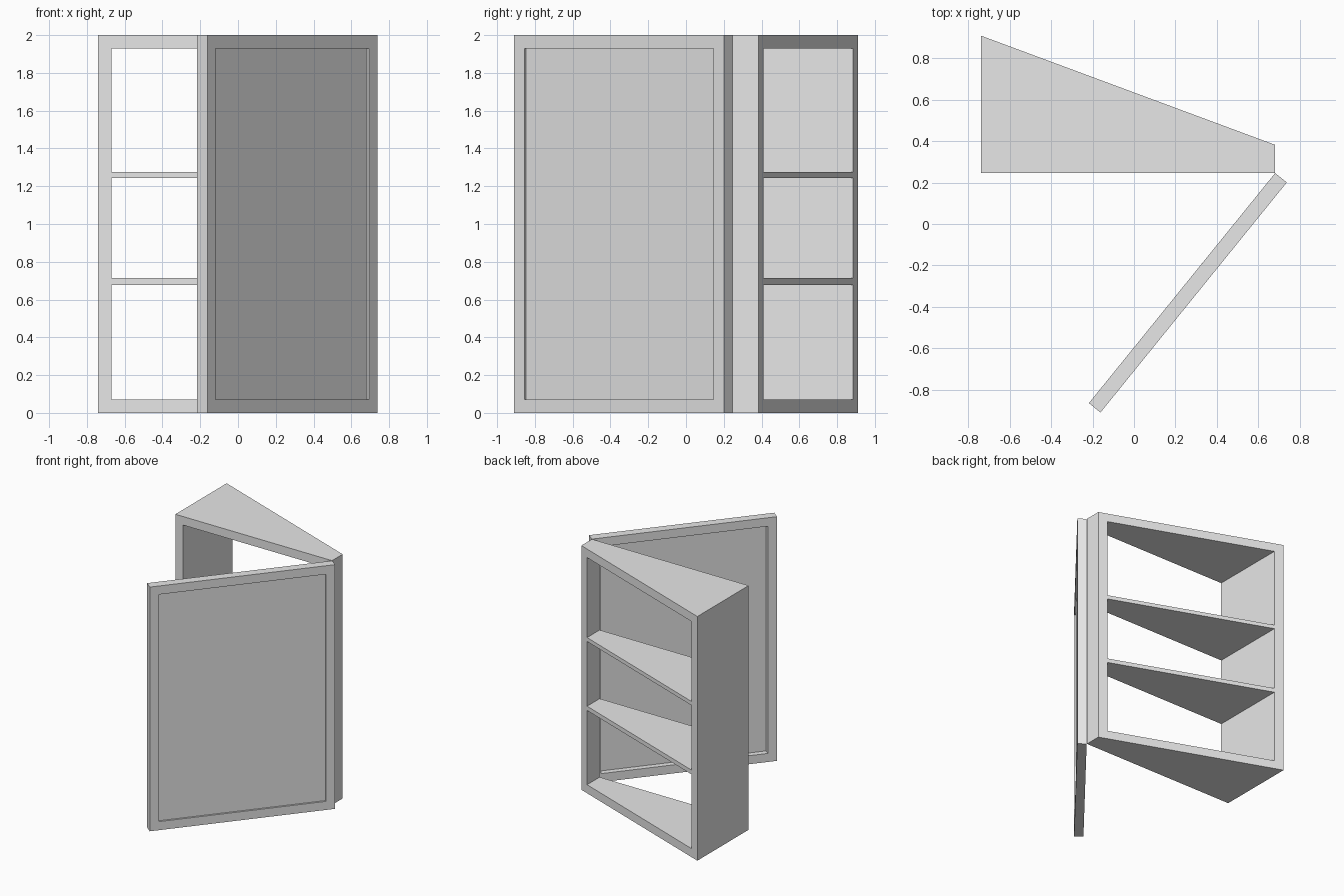
import bpy, bmesh, math

if "Cube" in bpy.data.objects:
    bpy.data.objects.remove(bpy.data.objects["Cube"], do_unlink=True)

HEIGHT, FRAME = 2.0, 0.07

grey = bpy.data.materials.new("plain grey")
grey.use_nodes = True
grey.diffuse_color = (0.8, 0.8, 0.8, 1)
grey.node_tree.nodes["Principled BSDF"].inputs["Base Color"].default_value = (0.8, 0.8, 0.8, 1)


def prism(name, outline, z0, z1):
    """Upright solid from a plan outline."""
    bm = bmesh.new()
    base = bm.faces.new([bm.verts.new((x, y, z0)) for x, y in outline])
    top = bmesh.ops.extrude_face_region(bm, geom=[base])["geom"]
    verts = [v for v in top if isinstance(v, bmesh.types.BMVert)]
    bmesh.ops.translate(bm, verts=verts, vec=(0, 0, z1 - z0))
    bmesh.ops.recalc_face_normals(bm, faces=bm.faces)
    mesh = bpy.data.meshes.new(name)
    bm.to_mesh(mesh)
    bm.free()
    mesh.materials.append(grey)
    obj = bpy.data.objects.new(name, mesh)
    bpy.context.collection.objects.link(obj)
    return obj


def cut_box(target, x0, x1, y0, y1, z0, z1):
    """Carve a box out of the target and discard the cutter."""
    cutter = prism("cutter", [(x0, y0), (x1, y0), (x1, y1), (x0, y1)], z0, z1)
    cutter.hide_render = True
    mod = target.modifiers.new("cut", "BOOLEAN")
    mod.operation, mod.solver, mod.object = "DIFFERENCE", "EXACT", cutter
    bpy.context.view_layer.objects.active = target
    bpy.ops.object.modifier_apply(modifier=mod.name)
    bpy.data.objects.remove(cutter, do_unlink=True)


# Tapered shelf cabinet, open through front and back
left, right, front = -0.74, 0.68, 0.246
cabinet = prism("shelf_cabinet",
                [(left, front), (right, front), (right, 0.383), (left, 0.91)], 0, HEIGHT)
for low, high in [(FRAME, 0.678), (0.713, 1.243), (1.275, HEIGHT - FRAME)]:
    cut_box(cabinet, left + FRAME, right - FRAME, 0, 1.2, low, high)

# Open door: thin panel recessed on both faces, deeper on the inside
width, thick = 1.43, 0.072
door = prism("door", [(0, 0), (width, 0), (width, thick), (0, thick)], 0, HEIGHT)
for y0, y1 in [(-0.1, 0.046), (thick - 0.015, thick + 0.1)]:
    cut_box(door, FRAME, width - FRAME, y0, y1, FRAME, HEIGHT - FRAME)
door.location = (right + 0.002, front, 0)
door.rotation_euler.z = math.radians(231)
